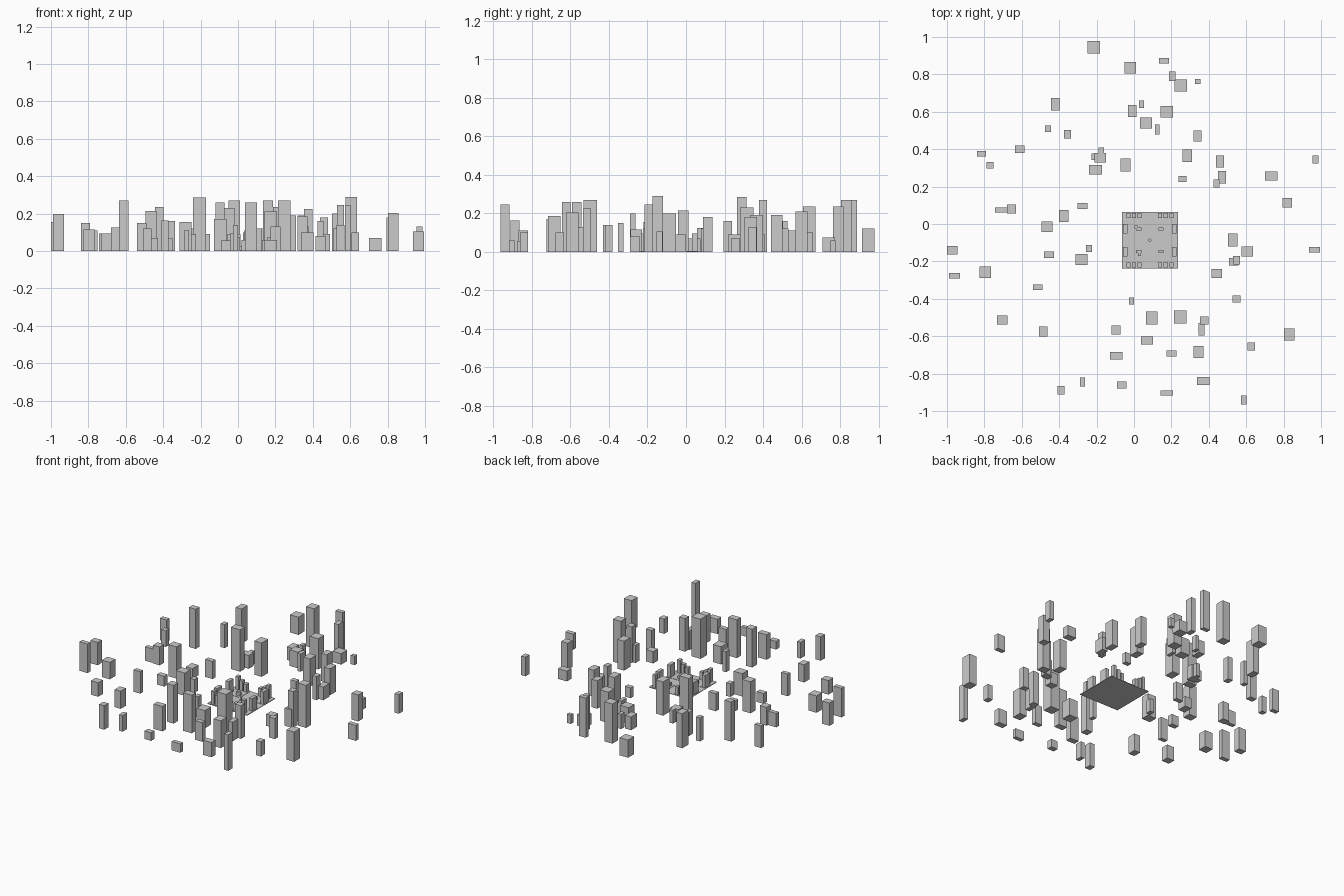
import bpy, bmesh
from mathutils import Matrix, Vector


def add_box(bm, x, y, w, d, h, z=0.0):
    m = Matrix.Translation((x, y, z + h / 2)) @ Matrix.Diagonal((w, d, h, 1))
    bmesh.ops.create_cube(bm, size=1, matrix=m)


def add_tube(bm, x, y, r, h, z=0.0, top=None, sides=12):
    bmesh.ops.create_cone(bm, cap_ends=True, segments=sides, radius1=r,
                          radius2=r if top is None else top, depth=h,
                          matrix=Matrix.Translation((x, y, z + h / 2)))


def finish(name, bm, loc=(0, 0, 0)):
    me = bpy.data.meshes.new(name)
    bm.to_mesh(me)
    bm.free()
    ob = bpy.data.objects.new(name, me)
    ob.location = loc
    bpy.context.collection.objects.link(ob)
    return ob


def district(name, towers):
    # each tower: x, y, width, depth, height
    for i, (x, y, w, d, h) in enumerate(towers):
        bm = bmesh.new()
        add_box(bm, 0, 0, w, d, h)
        finish(f"{name}_tower_{i + 1}", bm, (x, y, 0))


# Scattered towers, back left
district("back_left", [
    (-.215, .945, .065, .065, .12), (-.02, .835, .06, .06, .27),
    (-.42, .64, .045, .065, .235), (-.01, .605, .045, .065, .09),
    (-.46, .51, .03, .035, .16), (-.355, .48, .037, .045, .16),
    (-.61, .40, .05, .04, .27), (-.815, .375, .05, .03, .15),
    (-.77, .315, .035, .035, .11), (-.175, .39, .028, .04, .09),
    (-.18, .355, .06, .05, .09), (-.21, .36, .035, .035, .07),
    (-.205, .29, .07, .05, .285), (-.045, .315, .055, .07, .23),
    (-.71, .075, .065, .028, .095), (-.655, .08, .05, .048, .125),
    (-.275, .095, .055, .032, .12), (-.375, .042, .05, .065, .07)])

# Scattered towers, back right
district("back_right", [
    (.16, .873, .053, .03, .27), (.205, .79, .035, .053, .235),
    (.25, .74, .065, .065, .075), (.34, .763, .03, .027, .06),
    (.04, .64, .025, .038, .10), (.175, .60, .065, .063, .21),
    (.065, .54, .065, .06, .11), (.125, .505, .025, .055, .12),
    (.34, .47, .043, .06, .19), (.285, .365, .05, .068, .19),
    (.46, .335, .045, .065, .18), (.26, .24, .043, .032, .07),
    (.47, .25, .042, .065, .09), (.44, .217, .032, .043, .16),
    (.735, .257, .067, .048, .07), (.97, .345, .032, .043, .13),
    (.82, .113, .05, .05, .18)])

# Scattered towers, front left
district("front_left", [
    (-.465, -.015, .06, .055, .215), (-.455, -.165, .053, .035, .07),
    (-.28, -.19, .065, .06, .155), (-.24, -.13, .032, .037, .09),
    (-.515, -.338, .05, .028, .15), (-.972, -.14, .055, .045, .155),
    (-.96, -.277, .06, .03, .198), (-.795, -.258, .06, .06, .115),
    (-.705, -.513, .055, .05, .095), (-.485, -.575, .045, .055, .12),
    (-.39, -.888, .038, .045, .163), (-.275, -.845, .028, .048, .11),
    (-.065, -.86, .05, .037, .055), (-.095, -.705, .065, .04, .17),
    (-.095, -.567, .048, .05, .26), (-.013, -.412, .028, .037, .14)])

# Scattered towers, front right
district("front_right", [
    (.095, -.503, .063, .068, .12), (.07, -.622, .065, .043, .26),
    (.20, -.692, .055, .032, .13), (.175, -.903, .065, .028, .06),
    (.248, -.497, .068, .068, .27), (.375, -.515, .045, .042, .225),
    (.36, -.563, .032, .065, .13), (.345, -.685, .055, .065, .185),
    (.37, -.84, .065, .042, .10), (.443, -.265, .055, .05, .08),
    (.528, -.085, .05, .068, .20), (.605, -.147, .06, .055, .29),
    (.548, -.193, .04, .045, .245), (.533, -.203, .05, .04, .12),
    (.548, -.40, .045, .037, .14), (.627, -.655, .038, .043, .10),
    (.83, -.59, .058, .065, .203), (.586, -.94, .03, .048, .245),
    (.965, -.138, .06, .03, .105)])

# Central plaza: ground slab with four raised plots between crossing roads
C = (.085, -.087, 0)
bm = bmesh.new()
add_box(bm, 0, 0, .30, .30, .003)
finish("plaza_ground", bm, C)
quads = [(sx, sy) for sx in (-1, 1) for sy in (-1, 1)]
bm = bmesh.new()
for sx, sy in quads:
    add_box(bm, sx * .092, sy * .092, .116, .116, .003, .002)
finish("plaza_plots", bm, C)

# Rows of houses round the plaza edge
bm = bmesh.new()
for sx, sy in quads:
    for x, h in ((.055, .055), (.085, .07), (.115, .09)):
        add_box(bm, sx * x, sy * .132, .022, .028, h, .004)
    add_box(bm, sx * .131, sy * .062, .024, .052, .085, .004)
finish("plaza_houses", bm, C)

# Small market stalls inside the plaza
bm = bmesh.new()
for sx, sy in quads:
    add_box(bm, sx * .06, sy * .06, .028, .018, .022, .004)
for x, y in ((-.075, .07), (-.055, -.075)):
    add_box(bm, x, y, .016, .016, .018, .004)
finish("plaza_stalls", bm, C)

# Fountain in the middle
bm = bmesh.new()
add_tube(bm, 0, 0, .014, .008, .002)
add_tube(bm, 0, 0, .004, .022, .008)
add_tube(bm, 0, 0, .004, .005, .026, top=.009)
finish("fountain", bm, C)
